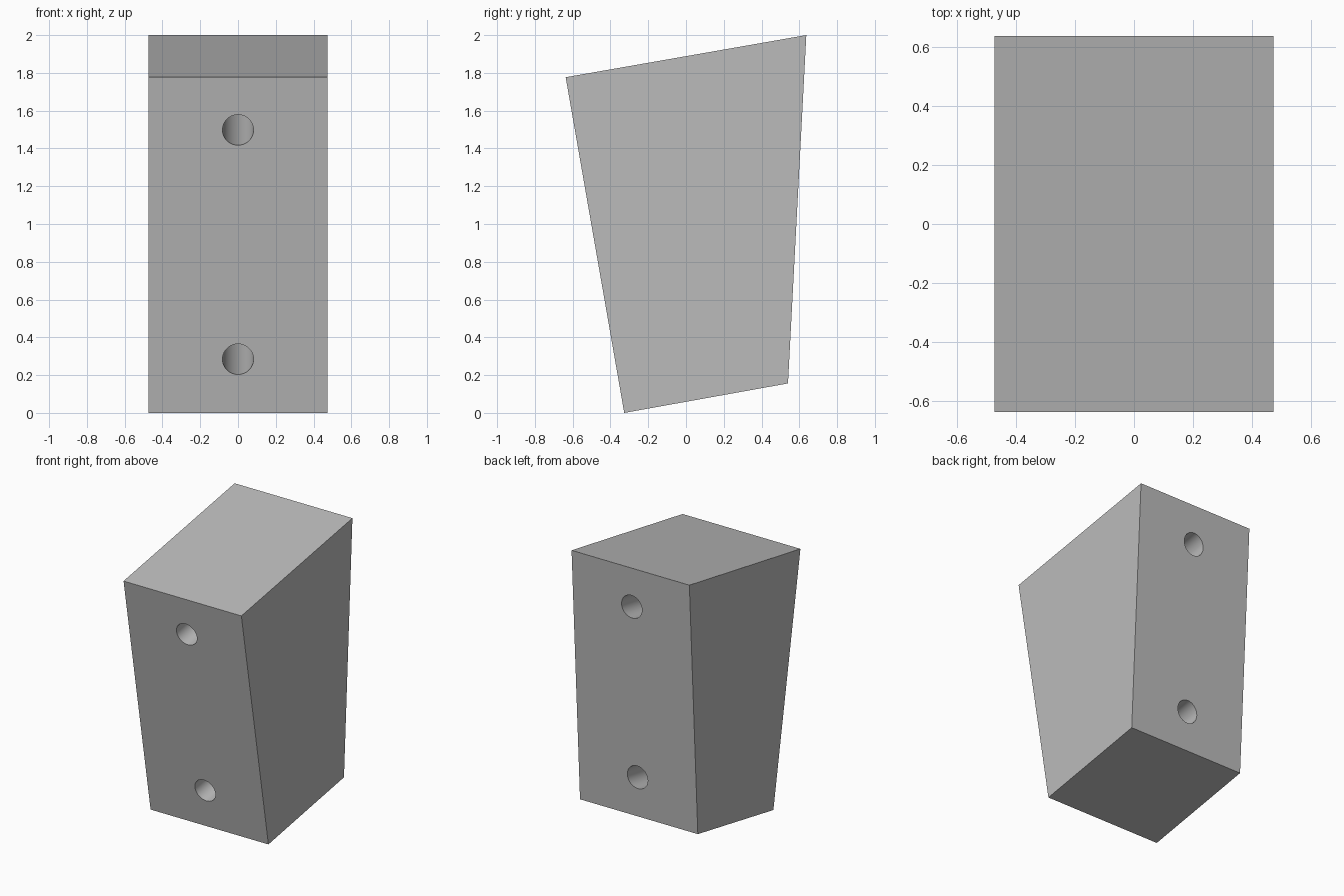
import bpy, bmesh, math
from mathutils import Matrix

cube = bpy.data.objects.get("Cube")
if cube:
    bpy.data.objects.remove(cube, do_unlink=True)

# Plain grey material
grey = bpy.data.materials.new("grey")
grey.use_nodes = True
color = (0.5, 0.5, 0.5, 1)
grey.diffuse_color = color
grey.node_tree.nodes["Principled BSDF"].inputs["Base Color"].default_value = color


def add_object(name, bm):
    bmesh.ops.recalc_face_normals(bm, faces=bm.faces)
    mesh = bpy.data.meshes.new(name)
    bm.to_mesh(mesh)
    bm.free()
    mesh.materials.append(grey)
    obj = bpy.data.objects.new(name, mesh)
    bpy.context.collection.objects.link(obj)
    return obj


# Tapered block: side profile extruded across the width
half_width = 0.473
profile = [(-0.327, 0), (0.54, 0.156), (0.637, 2), (-0.637, 1.777)]
bm = bmesh.new()
side = bm.faces.new([bm.verts.new((-half_width, y, z)) for y, z in profile])
extruded = bmesh.ops.extrude_face_region(bm, geom=[side])
bmesh.ops.translate(bm, vec=(2 * half_width, 0, 0),
                    verts=[v for v in extruded["geom"] if isinstance(v, bmesh.types.BMVert)])
block = add_object("wedge_block", bm)

# Two bolt holes square to the front face, running right through
tilt = math.radians(10)
for name, y, z in (("lower_hole_cutter", -0.377, 0.284), ("upper_hole_cutter", -0.588, 1.498)):
    bm = bmesh.new()
    middle = Matrix.Translation((0, y + 0.5, z + 0.5 * math.tan(tilt)))
    bmesh.ops.create_cone(bm, cap_ends=True, segments=64, radius1=0.082, radius2=0.082, depth=3,
                          matrix=middle @ Matrix.Rotation(tilt - math.pi / 2, 4, "X"))
    cutter = add_object(name, bm)
    cut = block.modifiers.new(name, "BOOLEAN")
    cut.operation = "DIFFERENCE"
    cut.solver = "EXACT"
    cut.object = cutter
    bpy.context.view_layer.objects.active = block
    with bpy.context.temp_override(object=block, active_object=block):
        bpy.ops.object.modifier_apply(modifier=name)
    bpy.data.objects.remove(cutter, do_unlink=True)

# Smooth hole walls, sharp block edges
bpy.ops.object.select_all(action="DESELECT")
block.select_set(True)
bpy.context.view_layer.objects.active = block
bpy.ops.object.shade_smooth_by_angle(angle=math.radians(30))
